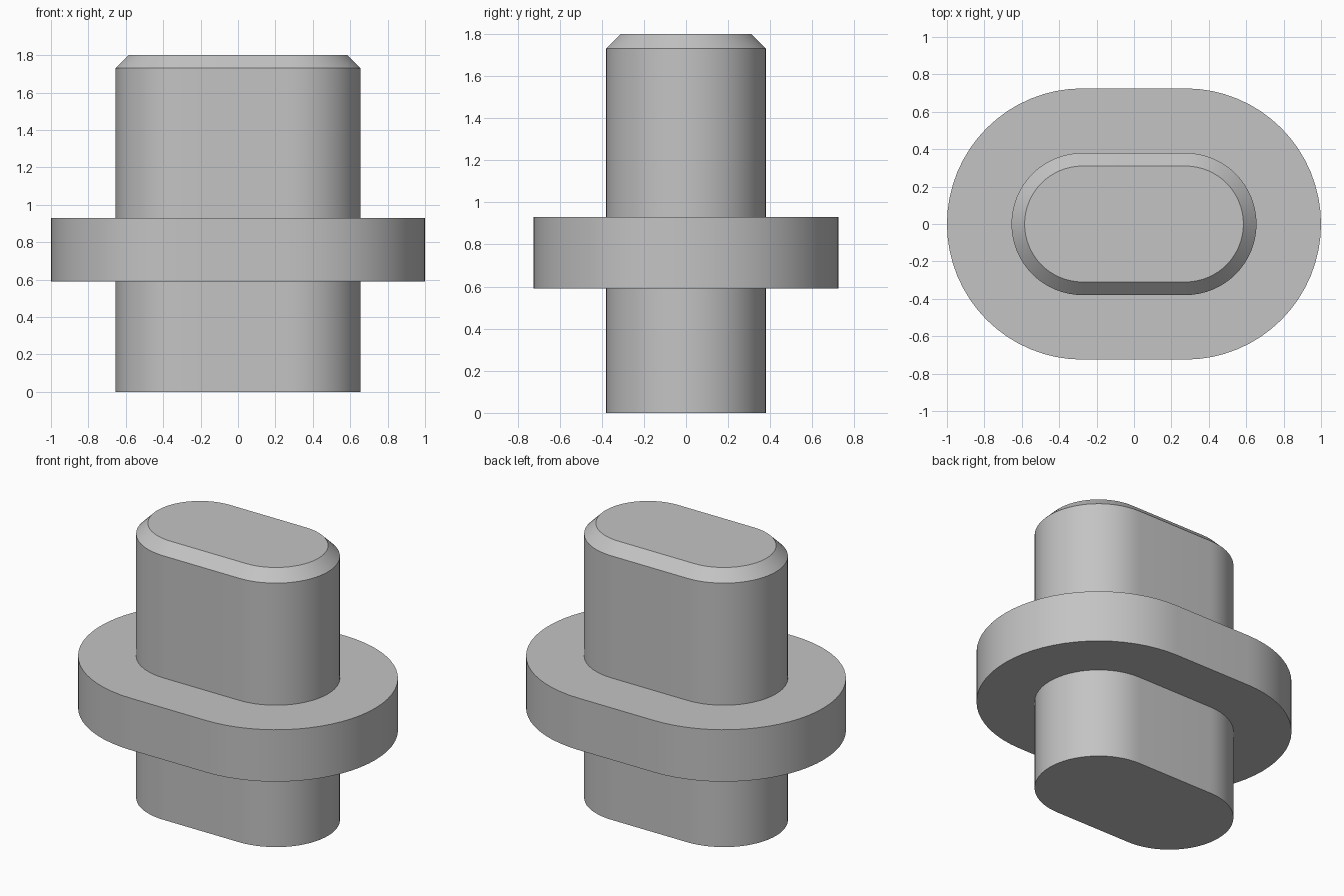
import bpy
import bmesh
from math import cos, sin, pi

cube = bpy.data.objects.get("Cube")
if cube:
    bpy.data.objects.remove(cube, do_unlink=True)

HALF_STRAIGHT = 0.275   # half length of the flat sides
ARC_STEPS = 32          # segments per rounded end

# Plain grey metal
GREY = (0.55, 0.55, 0.55, 1.0)
metal = bpy.data.materials.new("grey metal")
metal.use_nodes = True
metal.diffuse_color = GREY
metal.node_tree.nodes["Principled BSDF"].inputs["Base Color"].default_value = GREY


def slot_ring(bm, radius, z):
    """Slot-shaped loop: two half circles joined by straight sides."""
    ring = []
    for side, start in ((1, -pi / 2), (-1, pi / 2)):
        for i in range(ARC_STEPS + 1):
            a = start + pi * i / ARC_STEPS
            x = side * HALF_STRAIGHT + radius * cos(a)
            ring.append(bm.verts.new((x, radius * sin(a), z)))
    return ring


def slot_solid(name, profile):
    """Stack slot loops along a (radius, z) profile and cap both ends."""
    bm = bmesh.new()
    rings = [slot_ring(bm, r, z) for r, z in profile]
    for low, high in zip(rings, rings[1:]):
        for i in range(len(low)):
            j = (i + 1) % len(low)
            bm.faces.new((low[i], low[j], high[j], high[i]))
    bm.faces.new(rings[0][::-1])
    bm.faces.new(rings[-1])
    mesh = bpy.data.meshes.new(name)
    bm.to_mesh(mesh)
    bm.free()
    mesh.materials.append(metal)
    obj = bpy.data.objects.new(name, mesh)
    bpy.context.collection.objects.link(obj)
    bpy.ops.object.select_all(action="DESELECT")
    obj.select_set(True)
    bpy.context.view_layer.objects.active = obj
    bpy.ops.object.shade_smooth_by_angle(angle=pi / 6)


# One solid: lower shank, flange, upper shank and chamfered tip
slot_solid("flanged_pin", [
    (0.38, 0), (0.38, 0.59),
    (0.725, 0.59), (0.725, 0.93),
    (0.38, 0.93), (0.38, 1.73),
    (0.31, 1.8),
])
